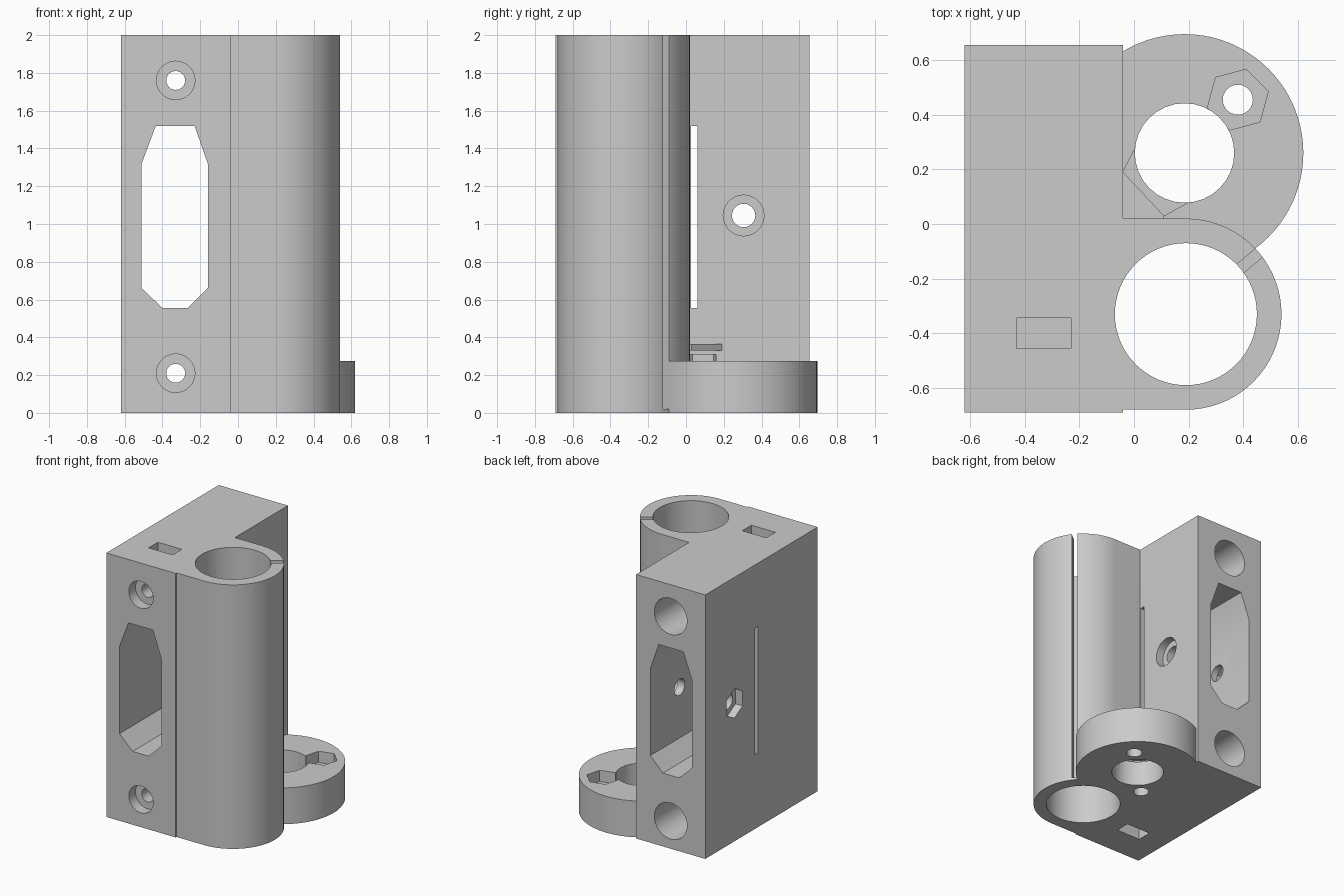
import bpy, bmesh
from math import sin, cos, radians, pi
from mathutils import Vector

cube = bpy.data.objects.get("Cube")
if cube:
    bpy.data.objects.remove(cube, do_unlink=True)

grey = bpy.data.materials.new("light_grey")
grey.use_nodes = True
grey.diffuse_color = (0.6, 0.6, 0.6, 1)
grey.node_tree.nodes["Principled BSDF"].inputs["Base Color"].default_value = (0.6, 0.6, 0.6, 1)


def prism(name, pts, axis, lo, hi):
    """Extrude a 2D outline along an axis; the outline uses the other two axes."""
    def place(p, d):
        a, b = p
        return {"x": (d, a, b), "y": (a, d, b), "z": (a, b, d)}[axis]
    bm = bmesh.new()
    low = [bm.verts.new(place(p, lo)) for p in pts]
    high = [bm.verts.new(place(p, hi)) for p in pts]
    bm.faces.new(low)
    bm.faces.new(high)
    for i in range(len(pts)):
        j = (i + 1) % len(pts)
        bm.faces.new((low[i], low[j], high[j], high[i]))
    bmesh.ops.recalc_face_normals(bm, faces=bm.faces)
    mesh = bpy.data.meshes.new(name)
    bm.to_mesh(mesh)
    bm.free()
    mesh.materials.append(grey)
    obj = bpy.data.objects.new(name, mesh)
    bpy.context.collection.objects.link(obj)
    return obj


def ring(cx, cy, r, n=64, turn=0.0):
    return [(cx + r * cos(turn + 2 * pi * i / n), cy + r * sin(turn + 2 * pi * i / n)) for i in range(n)]


def rect(x0, x1, y0, y1):
    return [(x0, y0), (x1, y0), (x1, y1), (x0, y1)]


def combine(operation, *args):
    """Add or cut a prism on the bracket, then remove the tool."""
    tool = prism("tool", *args)
    tool.hide_render = True
    mod = body.modifiers.new("shape", "BOOLEAN")
    mod.operation = operation
    mod.solver = "EXACT"
    mod.object = tool
    bpy.ops.object.modifier_apply(modifier=mod.name)
    bpy.data.objects.remove(tool, do_unlink=True)


def add(*args):
    combine("UNION", *args)


def cut(*args):
    combine("DIFFERENCE", *args)


# Main block
body = prism("clamp_bracket", rect(-0.62, -0.04, -0.69, 0.655), "z", 0, 2)
bpy.context.view_layer.objects.active = body
body.select_set(True)

# Rod column with a rounded outer side, and the low round foot
COL, FOOT = (0.19, -0.33), (0.185, 0.26)
arc = [(COL[0] + 0.35 * cos(radians(a)), COL[1] + 0.35 * sin(radians(a))) for a in range(-90, 91, 5)]
add(arc + [(-0.2, 0.02), (-0.2, -0.68)], "z", 0, 2)
add(ring(*FOOT, 0.435, 80), "z", 0, 0.275)

# Corner web above the foot
add([(-0.06, 0.0), (0.11, 0.0), (0.11, 0.03), (-0.04, 0.19), (-0.06, 0.19)], "z", 0.33, 0.365)

# Rod bores and clamp slit
cut(ring(*COL, 0.26), "z", -0.1, 2.1)
cut(ring(*FOOT, 0.182, 32), "z", -0.1, 0.3)
along = Vector((cos(radians(40)), sin(radians(40))))
side = Vector((-along.y, along.x)) * 0.02
mid = Vector(COL)
cut([tuple(mid + along * d + side * s) for d, s in ((0.2, -1), (0.42, -1), (0.42, 1), (0.2, 1))], "z", 0.02, 2.1)

# Foot screw holes with hexagonal nut pockets
for s, top in ((1, 0.4), (-1, 0.31)):
    cx, cy = FOOT[0] + s * 0.195, FOOT[1] + s * 0.195
    cut(ring(cx, cy, 0.055, 24), "z", -0.1, 0.25)
    cut(ring(cx, cy, 0.115, 6, radians(15)), "z", 0.19, top)
# Flared entry of the inner nut pocket
cut([(0.11, 0.03), (0.2, 0.08), (0.19, 0.25), (0.0, 0.27), (-0.04, 0.19)], "z", 0.19, 0.31)

# Front screws: through hole, front recess, wide rear bore, nut slot
for z, lo, hi in ((0.21, -0.1, 0.31), (1.76, 1.66, 2.1)):
    cut(ring(-0.33, z, 0.05, 24), "y", -0.8, 0.8)
    cut(ring(-0.33, z, 0.102, 32), "y", -0.8, -0.61)
    cut(ring(-0.33, z, 0.137, 40), "y", -0.2, 0.8)
    cut(rect(-0.43, -0.23, -0.455, -0.345), "z", lo, hi)

# Tall window through the block
cut([(-0.4, 0.555), (-0.265, 0.555), (-0.16, 0.66), (-0.16, 1.32),
     (-0.23, 1.52), (-0.435, 1.52), (-0.51, 1.32), (-0.51, 0.66)], "y", -0.8, 0.8)

# Side slot and side screw with recess and nut pocket
cut(rect(0.026, 0.062, 0.555, 1.52), "x", -0.8, 0.0)
cut(ring(0.305, 1.045, 0.062, 24), "x", -0.8, 0.1)
cut(ring(0.305, 1.045, 0.108, 32), "x", -0.1, 0.1)
cut(ring(0.305, 1.045, 0.112, 6, pi / 2), "x", -0.8, -0.56)

bpy.ops.object.shade_smooth_by_angle(angle=radians(25))
